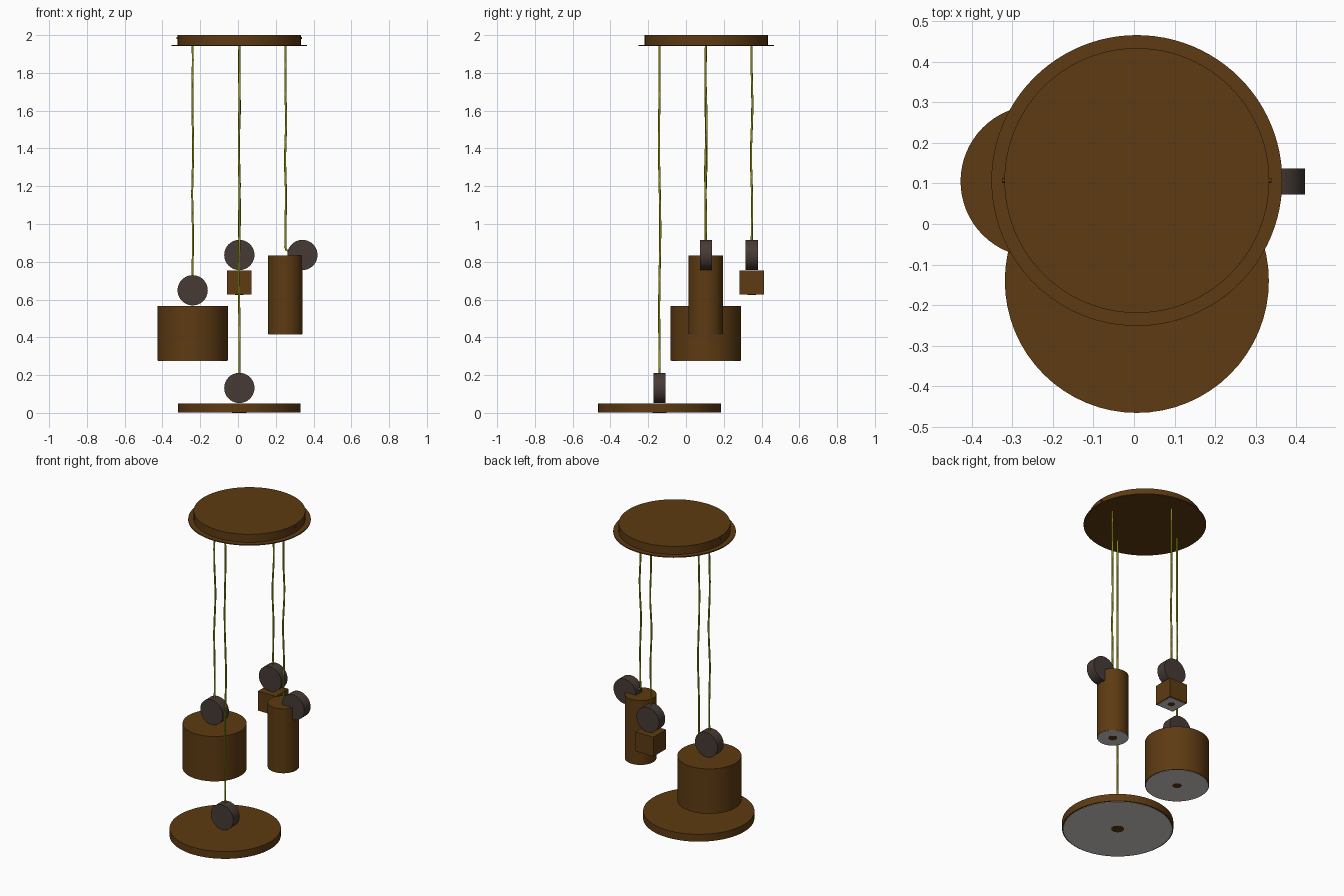
import bpy, math

if "Cube" in bpy.data.objects:
    bpy.data.objects.remove(bpy.data.objects["Cube"])

def mat(name, rgb):
    m = bpy.data.materials.new(name)
    m.diffuse_color = (*rgb, 1)
    m.use_nodes = True
    m.node_tree.nodes["Principled BSDF"].inputs["Base Color"].default_value = m.diffuse_color
    return m

WOOD = mat("dark_wood", (0.11, 0.043, 0.006))
IRON = mat("dark_iron", (0.062, 0.043, 0.035))
GLASS = mat("pale_diffuser", (0.66, 0.64, 0.62))
CORD = mat("yellow_cord", (0.38, 0.38, 0.01))

def finish(ob, name, m):
    ob.name = name
    ob.data.materials.append(m)
    bpy.ops.object.shade_smooth_by_angle(angle=math.radians(35))
    return ob

def disc(name, x, y, z0, z1, r, m, n=64):
    bpy.ops.mesh.primitive_cylinder_add(vertices=n, radius=r, depth=z1 - z0,
                                        location=(x, y, (z0 + z1) / 2))
    return finish(bpy.context.object, name, m)

def box(name, x, y, z0, z1, half, m):
    bpy.ops.mesh.primitive_cube_add(size=1, location=(x, y, (z0 + z1) / 2))
    bpy.context.object.scale = (2 * half, 2 * half, z1 - z0)
    return finish(bpy.context.object, name, m)

def wheel(name, x, y, z):
    bpy.ops.mesh.primitive_cylinder_add(vertices=40, radius=0.08, depth=0.064,
                                        location=(x, y, z), rotation=(math.pi / 2, 0, 0))
    return finish(bpy.context.object, name, IRON)

def cord(name, x, y, z_end, phase, tail=()):
    # gently wavering hanging cable
    n = 14
    pts = []
    for i in range(n + 1):
        z = 1.955 + (z_end - 1.955) * i / n
        w = math.sin(math.pi * i / n)
        pts.append((x + 0.003 * w * math.sin(i * 1.1 + phase),
                    y + 0.004 * w * math.cos(i * 0.8 + phase), z))
    pts += list(tail)
    cu = bpy.data.curves.new(name, 'CURVE')
    cu.dimensions = '3D'
    cu.bevel_depth = 0.0055
    cu.bevel_resolution = 2
    cu.use_fill_caps = True
    sp = cu.splines.new('POLY')
    sp.points.add(len(pts) - 1)
    for p, co in zip(sp.points, pts):
        p.co = (*co, 1)
    ob = bpy.data.objects.new(name, cu)
    bpy.context.collection.objects.link(ob)
    cu.materials.append(CORD)

# ceiling canopy: raised plate, thin flange and side screws
CX, CY = 0.007, 0.107
disc("canopy_plate", CX, CY, 1.945, 2.0, 0.326, WOOD, 96)
disc("canopy_flange", CX, CY, 1.942, 1.948, 0.358, WOOD, 96)
for s in (-1, 1):
    bpy.ops.mesh.primitive_cylinder_add(vertices=12, radius=0.006, depth=0.012,
                                        location=(CX + s * 0.326, CY, 1.985),
                                        rotation=(0, math.pi / 2, 0))
    finish(bpy.context.object, "canopy_screw", WOOD)

# pendants: name, x, y, bottom, top, radius, hub radius, wheel x, wheel z
pendants = [
    ("wide_disc", 0.007, -0.14, 0.0, 0.05, 0.325, 0.038, 0.007, 0.132),
    ("drum", -0.24, 0.105, 0.275, 0.567, 0.187, 0.026, -0.24, 0.649),
    ("tube", 0.25, 0.105, 0.415, 0.832, 0.092, 0.026, 0.341, 0.836),
    ("cube", 0.007, 0.348, 0.625, 0.753, 0.064, 0.022, 0.007, 0.836),
]
for i, (name, x, y, z0, z1, r, hub, wx, wz) in enumerate(pendants):
    # wooden shade, diffuser plate beneath it and lamp hub
    if name == "cube":
        box(name + "_shade", x, y, z0 + 0.003, z1, r, WOOD)
        box(name + "_diffuser", x, y, z0 + 0.001, z0 + 0.006, r * 0.9, GLASS)
    else:
        disc(name + "_shade", x, y, z0 + 0.003, z1, r, WOOD)
        disc(name + "_diffuser", x, y, z0 + 0.001, z0 + 0.006, r * 0.975, GLASS)
    disc(name + "_hub", x, y, z0, z0 + 0.006, hub, WOOD, 16)
    wheel(name + "_wheel", wx, y, wz)
    # hanging cord, the tube one turns sideways into its wheel
    if name == "tube":
        cord(name + "_cord", 0.252, y, 0.90, i,
             [(0.250, y, 0.878), (0.256, y, 0.862), (0.275, y, 0.855)])
    else:
        cord(name + "_cord", wx, y, wz + 0.07, i)
